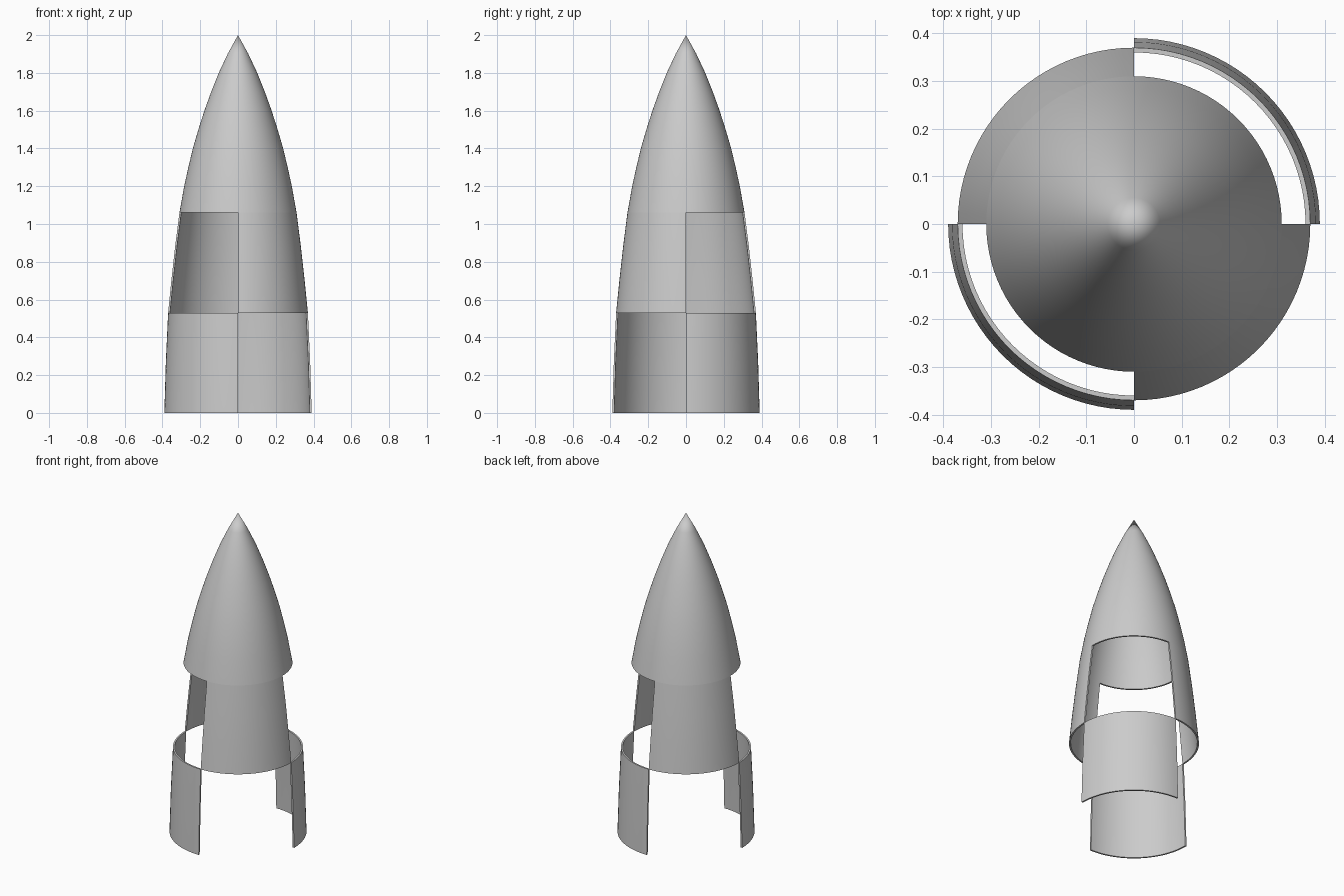
import bpy
import bmesh
from math import cos, sin, pi, radians

if "Cube" in bpy.data.objects:
    bpy.data.objects.remove(bpy.data.objects["Cube"], do_unlink=True)

THICK = 0.01
HEIGHT = 2.0
LOW, MID = 0.53, 1.06      # heights of the two step cuts

# Outer silhouette as (height, radius)
PROFILE = [(0, 0.39), (0.27, 0.382), (LOW, 0.37), (0.7, 0.353), (0.88, 0.333),
           (MID, 0.31), (1.2, 0.285), (1.3, 0.263), (1.4, 0.239), (1.5, 0.21),
           (1.6, 0.178), (1.7, 0.142), (1.8, 0.102), (1.9, 0.055), (HEIGHT, 0)]

grey = bpy.data.materials.new("light_grey")
grey.use_nodes = True
colour = (0.6, 0.6, 0.6, 1)
grey.diffuse_color = colour
grey.node_tree.nodes["Principled BSDF"].inputs["Base Color"].default_value = colour


def shell(name, bottom, top, start, sweep):
    """Revolve one stretch of the silhouette into a thin closed wall."""
    outer = [(r, z) for z, r in PROFILE if bottom <= z <= top]
    inner = [(max(r - THICK, 0), z) for r, z in outer]
    if top == HEIGHT:
        inner[-1] = (0, HEIGHT - 2 * THICK)
    loop = outer + inner[::-1]
    full = sweep == 2 * pi
    steps = round(sweep / (2 * pi) * 96)

    bm = bmesh.new()
    rings = []
    for i in range(steps if full else steps + 1):
        a = start + sweep * i / steps
        rings.append([bm.verts.new((r * cos(a), r * sin(a), z)) for r, z in loop])
    n = len(loop)
    for i in range(steps):
        a, b = rings[i], rings[(i + 1) % len(rings)]
        for j in range(n):
            k = (j + 1) % n
            if loop[j][0] == 0 and loop[k][0] == 0:
                continue
            bm.faces.new((a[j], b[j], b[k], a[k]))
    # Close the two upright cut edges of a partial wall
    if not full:
        for ring in (rings[0], rings[-1]):
            for j in range(len(outer) - 1):
                bm.faces.new((ring[j], ring[j + 1], ring[n - 2 - j], ring[n - 1 - j]))
    bmesh.ops.remove_doubles(bm, verts=bm.verts, dist=0.0001)
    bmesh.ops.recalc_face_normals(bm, faces=bm.faces)

    mesh = bpy.data.meshes.new(name)
    bm.to_mesh(mesh)
    bm.free()
    mesh.materials.append(grey)
    obj = bpy.data.objects.new(name, mesh)
    bpy.context.collection.objects.link(obj)
    bpy.ops.object.select_all(action='DESELECT')
    obj.select_set(True)
    bpy.context.view_layer.objects.active = obj
    bpy.ops.object.shade_smooth_by_angle(angle=radians(30))


# Hollow pointed nose, then quarter walls alternating in a chequer pattern
shell("nose_cone", MID, HEIGHT, 0, 2 * pi)
shell("middle_wall_back_right", LOW, MID, pi / 2, pi / 2)
shell("middle_wall_front_left", LOW, MID, -pi / 2, pi / 2)
shell("lower_wall_back_left", 0, LOW, 0, pi / 2)
shell("lower_wall_front_right", 0, LOW, pi, pi / 2)
